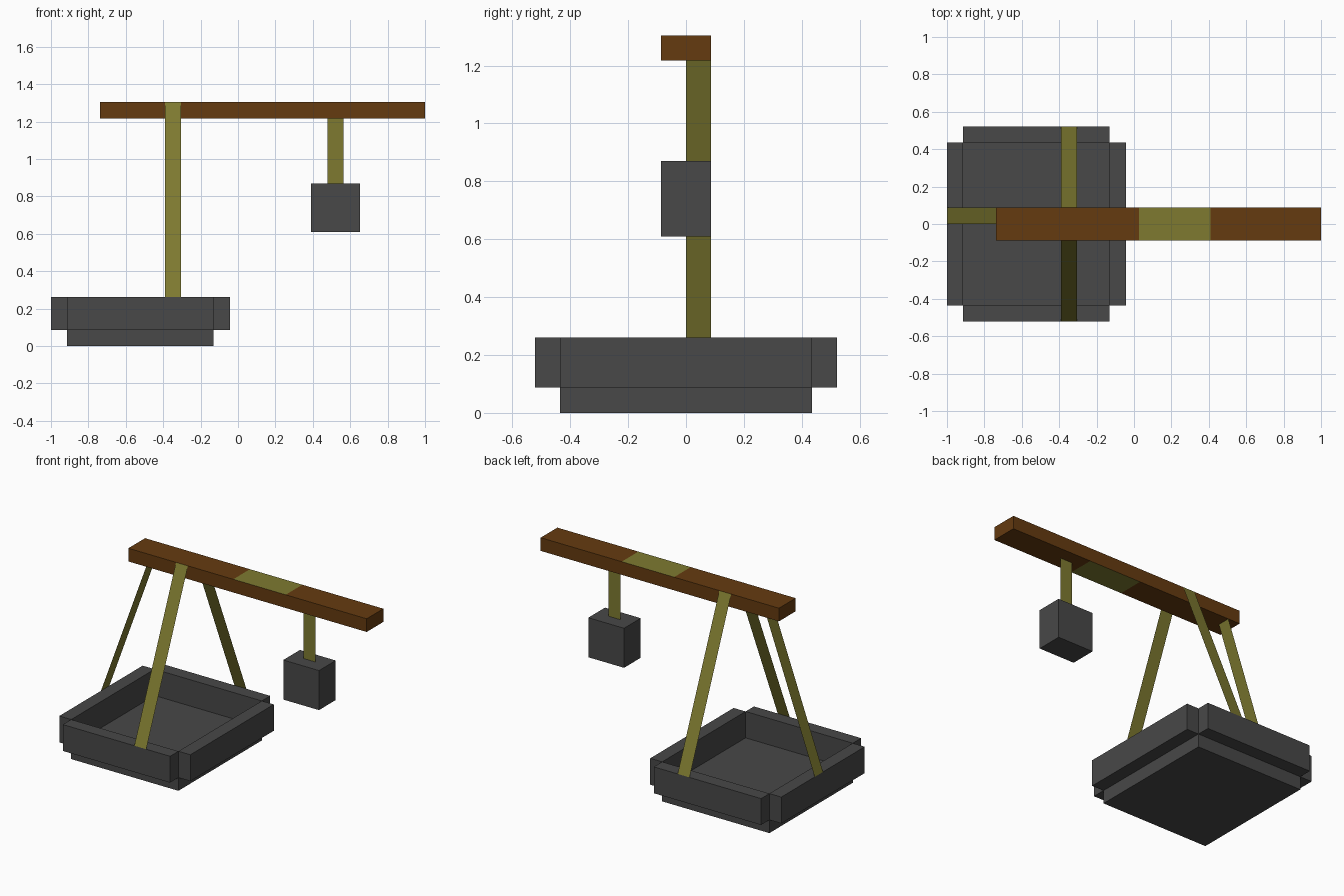
import bpy
import bmesh

cube = bpy.data.objects.get("Cube")
if cube:
    bpy.data.objects.remove(cube, do_unlink=True)

U = 2 / 23  # modelling unit: every part is a multiple of this


def material(name, rgb):
    m = bpy.data.materials.new(name)
    m.use_nodes = True
    m.diffuse_color = (*rgb, 1)
    m.node_tree.nodes["Principled BSDF"].inputs["Base Color"].default_value = (*rgb, 1)
    return m


stone = material("dark stone", (0.065, 0.065, 0.065))
wood = material("brown wood", (0.130, 0.043, 0.005))
rope = material("olive rope", (0.210, 0.195, 0.030))


def finish(name, bm, *mats):
    mesh = bpy.data.meshes.new(name)
    bm.to_mesh(mesh)
    bm.free()
    for m in mats:
        mesh.materials.append(m)
    obj = bpy.data.objects.new(name, mesh)
    bpy.context.collection.objects.link(obj)
    return obj


def box_mesh(lo, hi):
    bm = bmesh.new()
    bmesh.ops.create_cube(bm, size=1)
    for v in bm.verts:
        v.co = [(hi[i] if v.co[i] > 0 else lo[i]) * U for i in range(3)]
    return bm


def strip(name, start, end, side):
    """Flat rope strip from start to end, widened along the side vector."""
    bm = bmesh.new()
    corners = [start, [a + b for a, b in zip(start, side)],
               [a + b for a, b in zip(end, side)], end]
    bm.faces.new([bm.verts.new([c * U for c in p]) for p in corners])
    return finish(name, bm, rope)


# Tray: floor slab with four separate walls around its edge
X0, X1, Y = -10.5, -1.5, 5
finish("tray_floor", box_mesh((X0, -Y, 0), (X1, Y, 1)), stone)
walls = {
    "tray_wall_right": ((X0 - 1, -Y, 1), (X0, Y, 3)),
    "tray_wall_left": ((X1, -Y, 1), (X1 + 1, Y, 3)),
    "tray_wall_front": ((X0, -Y - 1, 1), (X1, -Y, 3)),
    "tray_wall_back": ((X0, Y, 1), (X1, Y + 1, 3)),
}
for name, (lo, hi) in walls.items():
    finish(name, box_mesh(lo, hi), stone)

# Beam, cut to give a rope-coloured band on its top and bottom
beam = box_mesh((-8.5, -1, 14), (11.5, 1, 15))
band = (0.3, 4.7)
for x in band:
    bmesh.ops.bisect_plane(beam, geom=beam.verts[:] + beam.edges[:] + beam.faces[:],
                           plane_co=(x * U, 0, 0), plane_no=(1, 0, 0))
beam.normal_update()
for f in beam.faces:
    middle = band[0] < f.calc_center_median().x / U < band[1]
    f.material_index = int(middle and abs(f.normal.z) > 0.5)
finish("beam", beam, wood, rope)

# Ropes holding the tray
strip("front_rope", (-4.5, -6, 3), (-4.5, -1.005, 15), (1, 0, 0))
strip("back_rope", (-3.5, 6, 3), (-3.5, 1.005, 15), (-1, 0, 0))
strip("side_rope", (-11.5, 1, 3), (-7.5, 1, 14), (0, -1, 0))

# Counterweight on its hanger
strip("weight_hanger", (5.5, 0, 10), (5.5, 0, 14), (1, 0, 0))
finish("counterweight", box_mesh((4.5, -1, 7), (7.5, 1, 10)), stone)
